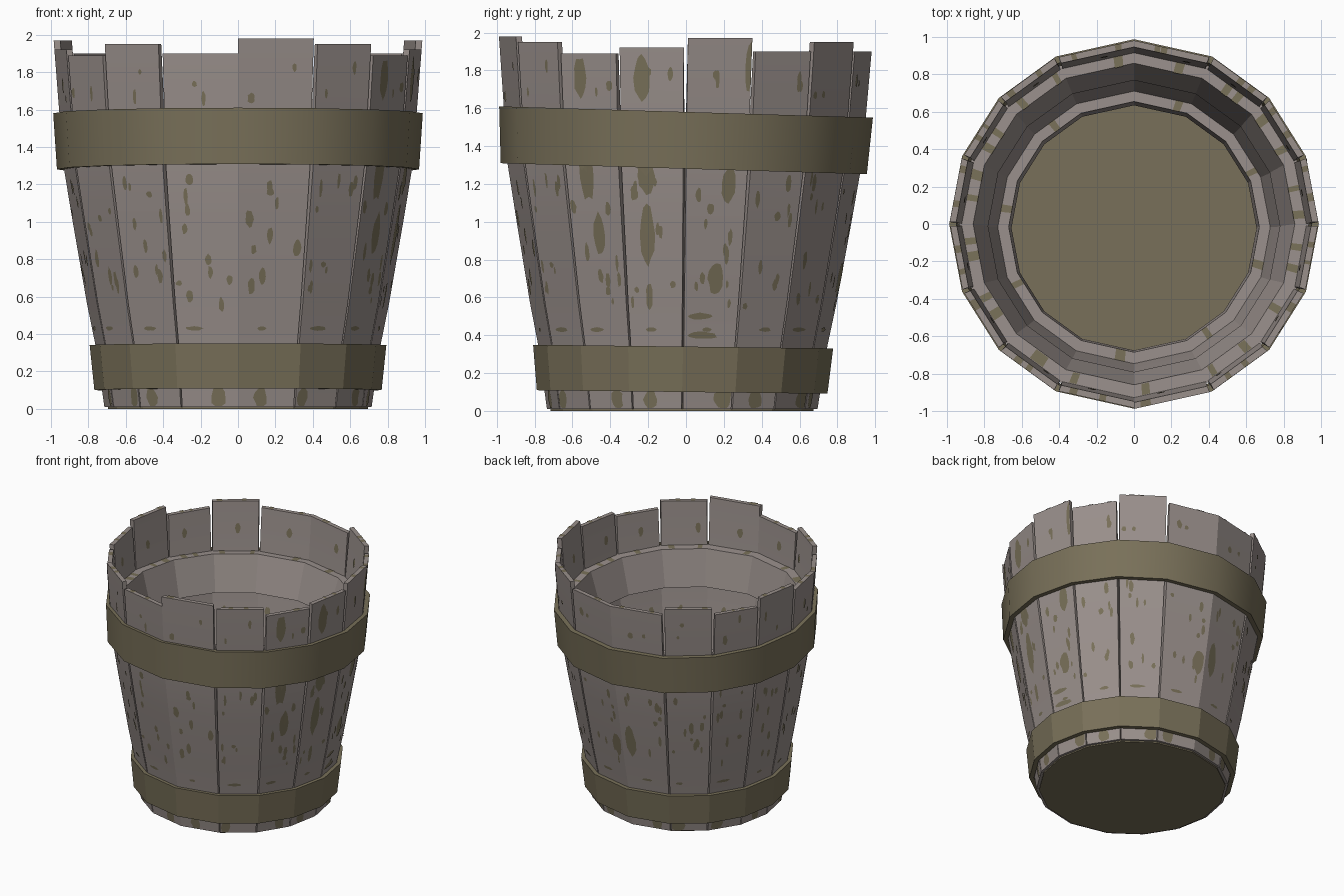
import bpy, bmesh, math, random
from mathutils import Matrix, Vector

random.seed(7)
cube = bpy.data.objects.get("Cube")
if cube:
    bpy.data.objects.remove(cube)

# Stave joints by angle from the front, with wider staves at front and back
QUARTER = [0, 25, 47, 68.5, 90]
HALF = QUARTER + [180 - a for a in QUARTER[-2::-1]]
JOINTS = [math.radians(a) for a in HALF + [360 - a for a in HALF[-2::-1]]]


def material(name, rgb):
    m = bpy.data.materials.new(name)
    m.use_nodes = True
    m.diffuse_color = (*rgb, 1)
    m.node_tree.nodes["Principled BSDF"].inputs["Base Color"].default_value = (*rgb, 1)
    return m


WOOD = material("grey_wood", (0.32, 0.277, 0.26))
BROWN = material("mossy_brown", (0.19, 0.163, 0.1))

# Outer wall outline as (height, radius)
WALL = [(0.01, 0.715), (0.35, 0.765), (0.57, 0.81), (1.0, 0.885), (1.3, 0.935), (2.0, 0.99)]


def radius(z):
    for (z0, r0), (z1, r1) in zip(WALL, WALL[1:]):
        if z <= z1:
            return r0 + (r1 - r0) * (z - z0) / (z1 - z0)
    return WALL[-1][1]


def polar(a, r, z):
    """Angle runs from the front towards the left; the base leans slightly forward."""
    return Vector((r * math.sin(a), -r * math.cos(a) - 0.02 * (1 - z / 2), z))


def finish(name, bm, mat, smooth=False):
    me = bpy.data.meshes.new(name)
    bm.to_mesh(me)
    bm.free()
    me.materials.append(mat)
    ob = bpy.data.objects.new(name, me)
    bpy.context.collection.objects.link(ob)
    if smooth:
        bpy.ops.object.select_all(action='DESELECT')
        ob.select_set(True)
        bpy.context.view_layer.objects.active = ob
        bpy.ops.object.shade_smooth_by_angle(angle=math.radians(30))
    return ob


def loft(name, loops, mat, closed=False, smooth=False):
    """Skin a row of equal cross-sections, joined in a ring or capped at the ends."""
    bm = bmesh.new()
    rows = [[bm.verts.new(p) for p in loop] for loop in loops]
    pairs = list(zip(rows, rows[1:])) + ([(rows[-1], rows[0])] if closed else [])
    for a, b in pairs:
        for i in range(len(a)):
            j = (i + 1) % len(a)
            bm.faces.new((a[i], a[j], b[j], b[i]))
    if not closed:
        bm.faces.new(rows[0])
        bm.faces.new(rows[-1])
    bmesh.ops.recalc_face_normals(bm, faces=bm.faces)
    return finish(name, bm, mat, smooth)


# Staves, counted from the front round the left side
TOPS = [1.98, 1.95, 1.89, 1.92, 1.97, 1.9, 1.95, 1.9,
        1.9, 1.95, 1.9, 1.97, 1.92, 1.89, 1.95, 1.9]
THICK = 0.035


def on_stave(i, u, z, depth=0.0):
    """Point on the flat of a stave: u across, z up, depth inwards."""
    r = radius(z) - depth
    return polar(JOINTS[i], r, z).lerp(polar(JOINTS[i + 1], r, z), u)


for i, top in enumerate(TOPS):
    heights = [z for z, r in WALL if z < top] + [top]
    loops = []
    for z in heights:
        gap = 0.014 + 0.008 * z
        lo = 0 if i in (0, 8) else gap
        hi = 1 if i in (7, 15) else 1 - gap
        # Below the upper hoop the staves touch on the inside
        in_lo, in_hi = (lo, hi) if z == top else (0, 1)
        loops.append([on_stave(i, lo, z), on_stave(i, hi, z),
                      on_stave(i, in_hi, z, THICK), on_stave(i, in_lo, z, THICK)])
    loft(f"stave_{i + 1}", loops, WOOD, smooth=True)

# Bottom board
loft("bottom_board", [[polar(a, r, z) for a in JOINTS[:-1]]
                      for r, z in ((0.695, 0), (0.695, 0.02), (0.68, 0.06))], BROWN)

# Hoops outside and thick bands inside, slightly tilted down at the back
UPPER_TILT, LOWER_TILT = 0.03, 0.012
RIM, LEDGE = 1.58, 0.34


def ring(name, section, tilt, mat, smooth=False):
    """Revolve a section given as outer bottom, outer top, inner top, inner bottom."""
    loops = [[polar(a, r, z) for r, z in section] for a in JOINTS[:-1]]
    ob = loft(name, loops, mat, True, smooth)
    pivot = Matrix.Translation((0, 0, (section[0][1] + section[1][1]) / 2))
    ob.data.transform(pivot @ Matrix.Rotation(-tilt, 4, 'X') @ pivot.inverted())


ring("upper_hoop", [(0.968, 1.28), (0.988, RIM), (0.95, RIM), (0.93, 1.28)],
     UPPER_TILT, BROWN, True)
ring("lower_hoop", [(0.768, 0.1), (0.793, LEDGE), (0.758, LEDGE), (0.733, 0.1)],
     LOWER_TILT, BROWN)
ring("upper_inner_band", [(0.915, 1.3), (0.935, RIM), (0.86, RIM), (0.78, 1.3)],
     UPPER_TILT, WOOD)
ring("lower_inner_band", [(0.71, 0.1), (0.745, LEDGE), (0.67, LEDGE), (0.655, 0.1)],
     LOWER_TILT, WOOD)

# Worn patches: thin blotches lying on the wood
patches = bmesh.new()
UP = Vector((0, 0, 1))


def facing(points, direction):
    """Add a face turned towards the given direction."""
    f = patches.faces.new([patches.verts.new(p) for p in points])
    f.normal_update()
    if f.normal.dot(direction) < 0:
        f.normal_flip()


def blotch(i, u, z, w, h, depth=-0.004):
    out = polar((JOINTS[i] + JOINTS[i + 1]) / 2, 1, 2) * (1 if depth < 0 else -1)
    out.z = 0
    n = 12
    rim = []
    for k in range(n):
        a, s = k * math.tau / n, random.uniform(0.8, 1.1)
        uu = min(max(u + w * s * math.cos(a), 0.04), 0.96)
        zz = min(max(z + h * s * math.sin(a), 0.015), TOPS[i] - 0.005)
        rim.append(on_stave(i, uu, zz, depth))
    centre = on_stave(i, u, z, depth)
    for k in range(n):
        facing((centre, rim[k], rim[(k + 1) % n]), out)


def streak(i, z, r_out, r_in, width, tilt=0):
    """Flat stripe across a nearly level surface between two radii."""
    u = random.uniform(0.08, 0.9 - width)
    corners = ((u, r_out), (u + width, r_out), (u + width, r_in), (u, r_in))
    points = [on_stave(i, a, z, radius(z) - r) for a, r in corners]
    facing([p + UP * (0.004 - tilt * p.y) for p in points], UP)


# Large blotches on the left side and the back: stave, across, height, half sizes
for spot in [(2, .35, 1.76, .12, .12), (2, .4, 1.23, .13, .12), (2, .55, .93, .12, .12),
             (3, .35, 1.76, .12, .13), (3, .4, 1.24, .14, .1), (3, .4, .93, .12, .17),
             (3, .4, .6, .06, .08), (4, .7, 1.2, .12, .1), (4, .95, 1.82, .08, .15),
             (4, .55, .7, .14, .08), (4, .3, .5, .25, .02), (4, .35, .4, .3, .02),
             (7, .85, .7, .14, .1), (8, .2, .75, .12, .13)]:
    blotch(*spot)

for i, top in enumerate(TOPS):
    # Small scattered marks
    for z_low, z_high, count in ((0.55, 1.25, 10), (1.65, 1.83, 2)):
        for k in range(count):
            blotch(i, random.uniform(0.1, 0.9), random.uniform(z_low, z_high),
                   random.uniform(0.025, 0.06), random.uniform(0.015, 0.05))
    # Low scrapes and marks at the foot
    blotch(i, random.uniform(0.25, 0.75), 0.43, random.uniform(0.06, 0.2), 0.012)
    blotch(i, random.uniform(0.15, 0.85), 0.06, random.uniform(0.12, 0.2), 0.06)
    # Marks on the inner face
    for z in (0.7, 1.1, 1.74):
        blotch(i, random.uniform(0.2, 0.8), z, 0.06, 0.04, THICK + 0.004)
    # Streaks across the top end and the inner bands
    for k in range(2):
        streak(i, top, radius(top), radius(top) - THICK, random.uniform(0.05, 0.13))
    for k in range(1 if i in (0, 7, 8, 15) else 2):
        streak(i, RIM, 0.92, 0.86, random.uniform(0.08, 0.16), UPPER_TILT)
    if i % 2:
        streak(i, LEDGE, 0.73, 0.67, random.uniform(0.1, 0.18), LOWER_TILT)

finish("worn_patches", patches, BROWN)
